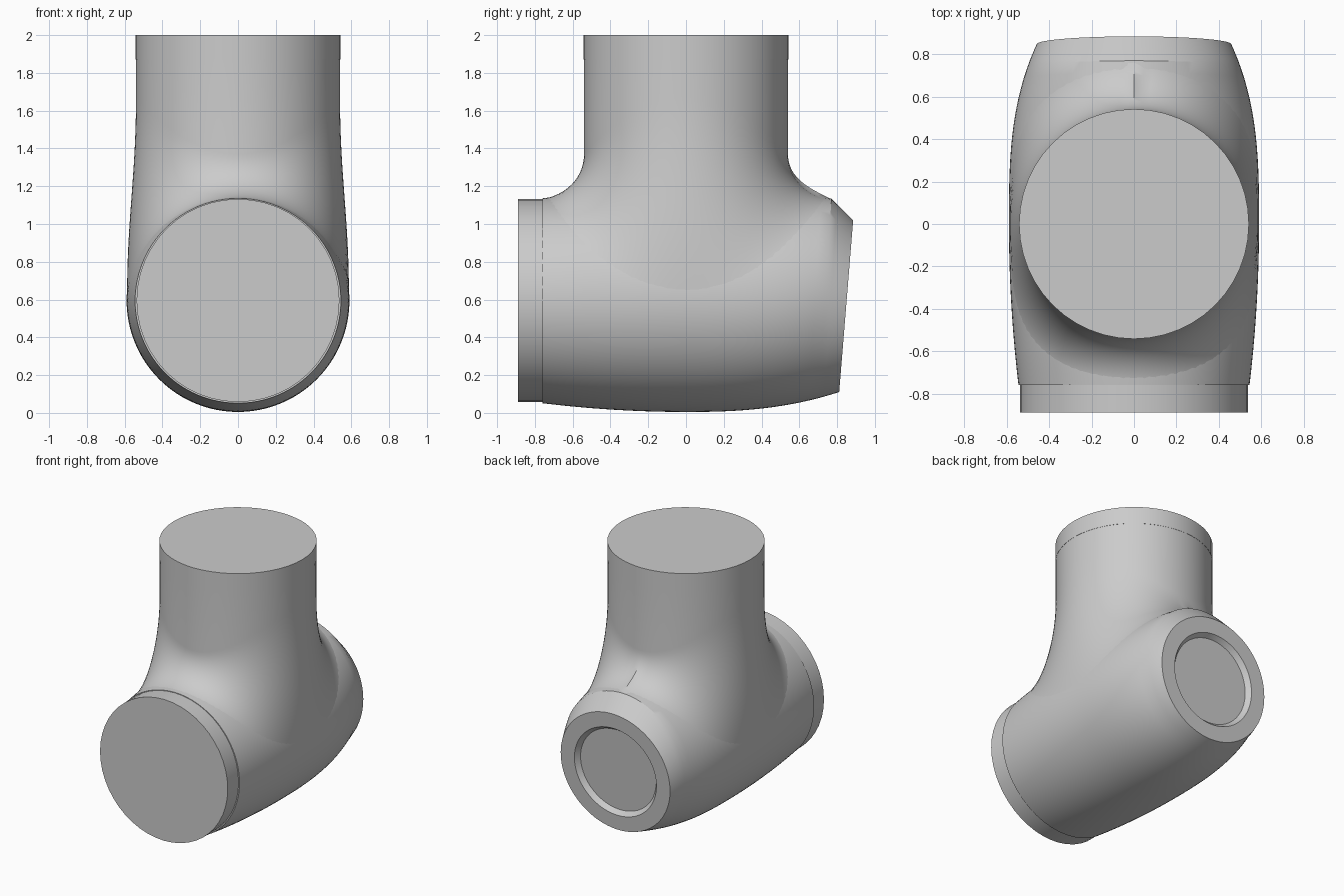
import bpy, bmesh
from math import sin, cos, pi, radians
from mathutils import Vector

cube = bpy.data.objects.get("Cube")
if cube:
    bpy.data.objects.remove(cube)

grey = bpy.data.materials.new("plain grey")
grey.use_nodes = True
COLOUR = (0.6, 0.6, 0.6, 1)
grey.diffuse_color = COLOUR
grey.node_tree.nodes["Principled BSDF"].inputs["Base Color"].default_value = COLOUR

R = 0.54       # branch radius
FRONT = -0.76  # front end of the swollen body
BACK = 0.848   # centre of the tilted back face
CREASE = 0.738


def body_point(s, a):
    """Point on the horizontal body: s along y, a from straight up towards +x."""
    tilt = max(s, 0) / BACK
    yt, yb = s + 0.037 * tilt, s - 0.037 * tilt
    top = 1.185 - 0.085 * yt ** 2
    if s > CREASE:
        top = 1.135 - 0.115 * (s - CREASE) / (BACK - CREASE)
    bottom = 0.005 + (0.178 * yb ** 2.5 if s > 0 else 0.08 * s * s)
    half = 0.59 - (0.215 * s ** 3 if s > 0 else 0.078 * s * s)
    zc, rz = (top + bottom) / 2, (top - bottom) / 2
    return Vector((half * sin(a), s + 0.037 * tilt * cos(a), zc + rz * cos(a)))


def loft(name, rings, cap_start=True, cap_end=True):
    """Skin closed rings of points into one smooth-shaded object."""
    bm = bmesh.new()
    loops = [[bm.verts.new(p) for p in ring] for ring in rings]
    n = len(loops[0])
    for lo, hi in zip(loops, loops[1:]):
        for i in range(n):
            j = (i + 1) % n
            bm.faces.new((lo[i], lo[j], hi[j], hi[i]))
    if cap_start:
        bm.faces.new(loops[0][::-1])
    if cap_end:
        bm.faces.new(loops[-1])
    bmesh.ops.recalc_face_normals(bm, faces=bm.faces)
    mesh = bpy.data.meshes.new(name)
    bm.to_mesh(mesh)
    bm.free()
    mesh.materials.append(grey)
    ob = bpy.data.objects.new(name, mesh)
    bpy.context.collection.objects.link(ob)
    bpy.ops.object.select_all(action='DESELECT')
    ob.select_set(True)
    bpy.context.view_layer.objects.active = ob
    bpy.ops.object.shade_smooth_by_angle(angle=radians(30))
    return ob


def circle(n):
    return [2 * pi * i / n for i in range(n)]


# Horizontal body, with a tapered recess in the tilted back face
N = 96
stations = [FRONT + (CREASE - FRONT) * i / 28 for i in range(29)]
stations += [CREASE + (BACK - CREASE) * i / 4 for i in range(1, 5)]
rings = [[body_point(s, a) for a in circle(N)] for s in stations]
end = rings[-1]
centre = sum(end, Vector()) / N
inward = Vector((0, -1, 0.082)).normalized()
for scale, depth in ((0.75, 0), (0.69, 0.035)):
    rings.append([centre + (p - centre) * scale + inward * depth for p in end])
loft("body", rings)

# Front collar, a hair slimmer than the body
loft("front_collar", [[(0.537 * sin(a), y, 0.595 + 0.537 * cos(a)) for a in circle(48)]
                      for y in (-0.89, FRONT + 0.01)])


# Vertical branch flaring down into the body
def flare(t):
    """Curve from the branch wall to its footprint on the body."""
    s = sin(t) * (CREASE if sin(t) > 0 else -FRONT)
    a = pi / 2 * cos(t)
    foot = body_point(s, a)
    e = 0.002
    normal = (body_point(s + e, a) - body_point(s - e, a)).cross(
        body_point(s, a + e) - body_point(s, a - e)).normalized()
    if normal.dot(foot - Vector((0, foot.y, 0.595))) < 0:
        normal.negate()
    start = Vector((R * cos(t), R * sin(t), 1.37 + 0.3 * cos(t) ** 2))
    chord = start - foot
    along = (chord - normal * chord.dot(normal)).normalized()
    k = 0.39 * chord.length
    p1, p2 = start - Vector((0, 0, k)), foot + along * k
    foot = foot - normal * 0.003
    steps = 16
    return [start * (1 - u) ** 3 + p1 * 3 * u * (1 - u) ** 2 + p2 * 3 * u * u * (1 - u)
            + foot * u ** 3 for u in (i / steps for i in range(steps + 1))]


curves = [flare(t) for t in circle(N)]
rim = [[(R * cos(t), R * sin(t), 1.875) for t in circle(N)]]
loft("branch", rim + [list(ring) for ring in zip(*curves)], cap_end=False)

# Top collar
loft("top_collar", [[((R + 0.002) * cos(t), (R + 0.002) * sin(t), z) for t in circle(48)]
                    for z in (1.87, 2.0)])
